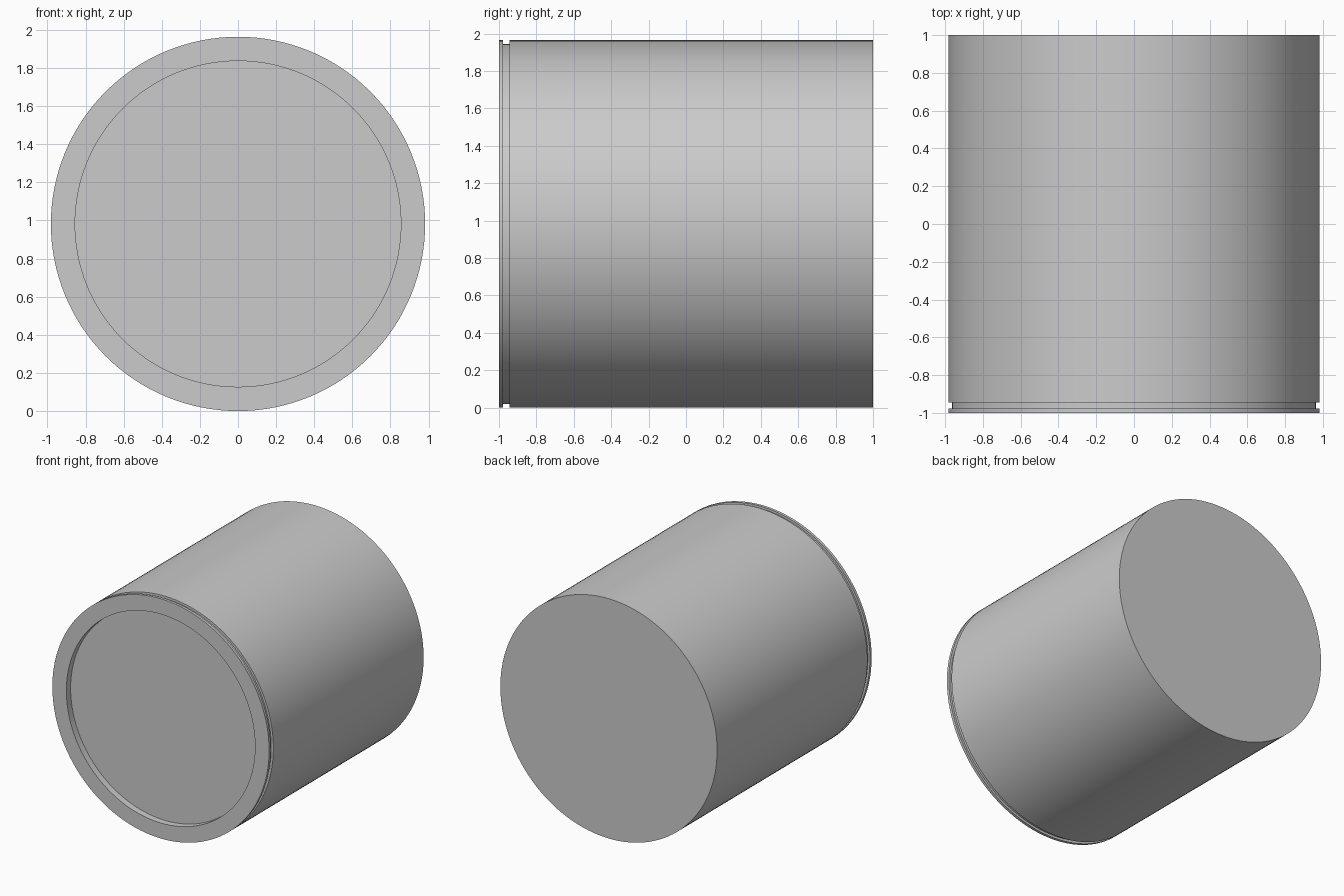
import bpy, bmesh, math
from mathutils import Vector, Matrix

if "Cube" in bpy.data.objects:
    bpy.data.objects.remove(bpy.data.objects["Cube"])

R = 0.982          # outer radius, also the height of the axis
SEGMENTS = 128


def lathe(name, profile):
    """Spin a (radius, y) profile around the horizontal axis at z = R."""
    bm = bmesh.new()
    verts = [bm.verts.new((r, y, R)) for r, y in profile]
    edges = [bm.edges.new(pair) for pair in zip(verts, verts[1:])]
    bmesh.ops.spin(bm, geom=verts + edges, cent=(0, 0, R), axis=(0, 1, 0),
                   angle=math.tau, steps=SEGMENTS, use_duplicate=False)
    bmesh.ops.remove_doubles(bm, verts=bm.verts, dist=0.0005)
    bmesh.ops.recalc_face_normals(bm, faces=bm.faces)
    mesh = bpy.data.meshes.new(name)
    bm.to_mesh(mesh)
    bm.free()
    obj = bpy.data.objects.new(name, mesh)
    bpy.context.collection.objects.link(obj)
    bpy.ops.object.select_all(action='DESELECT')
    bpy.context.view_layer.objects.active = obj
    obj.select_set(True)
    bpy.ops.object.shade_smooth_by_angle(angle=math.radians(30))
    return obj


# Solid drum: recessed front face, flat rim, thin groove, long wall, flat back
lathe("drum", [
    (0, -0.945), (0.855, -0.945),        # recessed front panel
    (0.855, -1.0), (R, -1.0),            # front rim
    (R, -0.978), (0.963, -0.978),        # groove behind the rim
    (0.963, -0.945), (R, -0.945),
    (R, 1.0), (0, 1.0),                  # side wall and back
])
